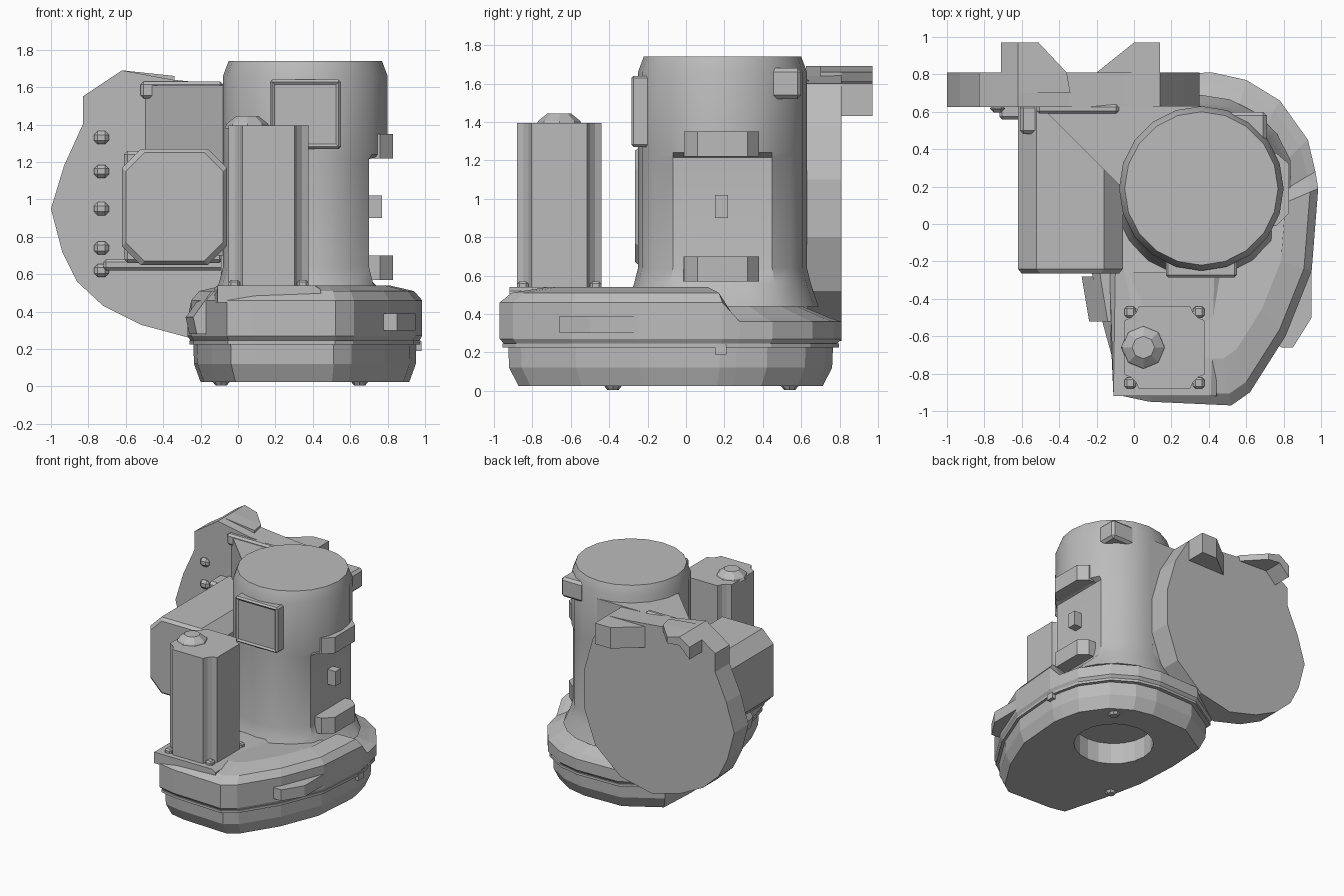
import bpy, bmesh, math
from mathutils import Vector

if "Cube" in bpy.data.objects:
    bpy.data.objects.remove(bpy.data.objects["Cube"])

grey = bpy.data.materials.new("machine grey")
grey.diffuse_color = (0.5, 0.5, 0.5, 1)
grey.use_nodes = True
grey.node_tree.nodes["Principled BSDF"].inputs["Base Color"].default_value = grey.diffuse_color


def finish(bm, name, smooth=False):
    bmesh.ops.recalc_face_normals(bm, faces=bm.faces[:])
    me = bpy.data.meshes.new(name)
    bm.to_mesh(me)
    bm.free()
    ob = bpy.data.objects.new(name, me)
    bpy.context.collection.objects.link(ob)
    me.materials.append(grey)
    if smooth:
        bpy.ops.object.select_all(action='DESELECT')
        ob.select_set(True)
        bpy.context.view_layer.objects.active = ob
        bpy.ops.object.shade_smooth_by_angle(angle=math.radians(32))
    return ob


def loft(name, rings, smooth=False):
    """Skin a list of equal-length point rings and cap both ends."""
    bm = bmesh.new()
    vs = [[bm.verts.new(p) for p in r] for r in rings]
    n = len(vs[0])
    for a, b in zip(vs, vs[1:]):
        for i in range(n):
            j = (i + 1) % n
            bm.faces.new((a[i], a[j], b[j], b[i]))
    bm.faces.new(vs[0])
    bm.faces.new(vs[-1])
    return finish(bm, name, smooth)


def prism(name, pts, z0, z1):
    return loft(name, [[(x, y, z) for x, y in pts] for z in (z0, z1)])


def box(name, x, y, z, bevel=0.0):
    bm = bmesh.new()
    bmesh.ops.create_cube(bm, size=1)
    for v in bm.verts:
        v.co = Vector([r[0] if c < 0 else r[1] for c, r in zip(v.co, (x, y, z))])
    if bevel:
        bmesh.ops.bevel(bm, geom=bm.edges[:], offset=bevel, segments=1, affect='EDGES')
    return finish(bm, name)


def circle(cx, cy, r, z, n=20, xmax=9):
    return [(min(cx + r * math.cos(2 * math.pi * i / n), xmax),
             cy + r * math.sin(2 * math.pi * i / n), z) for i in range(n)]


CX, CY = 0.36, 0.19

# Base: egg-shaped housing, narrow at the front, dropping at the back
outline = [(-0.06, -0.92), (0.08, -0.95), (0.52, -0.97), (0.62, -0.9), (0.81, -0.6),
           (0.95, -0.25), (0.985, 0.19), (0.97, 0.28), (0.93, 0.45), (0.78, 0.66),
           (0.6, 0.77), (0.42, 0.81), (0.05, 0.8), (-0.25, 0.62), (-0.27, 0.25),
           (-0.25, -0.15), (-0.17, -0.52)]


def base_ring(s, z, z_back=None):
    zb = z if z_back is None else z_back
    return [(CX + (x - CX) * s, -0.08 + (y + 0.08) * s, zb if y > 0.21 else z)
            for x, y in outline]


loft("base_housing", [base_ring(0.97, 0.24), base_ring(1, 0.27), base_ring(1, 0.46, 0.36),
                      base_ring(0.93, 0.51, 0.38), base_ring(0.72, 0.54, 0.46)])
loft("base_seam", [base_ring(0.985, 0.225), base_ring(0.985, 0.245)])
pan = loft("base_pan", [base_ring(0.89, 0.025), base_ring(0.945, 0.12), base_ring(0.95, 0.23)])

# Round opening underneath
cutter = loft("opening_cutter", [circle(CX, CY, 0.30, -0.1), circle(CX, CY, 0.30, 0.2)])
cutter.hide_render = True
mod = pan.modifiers.new("opening", 'BOOLEAN')
mod.operation, mod.object, mod.solver = 'DIFFERENCE', cutter, 'EXACT'
bpy.context.view_layer.objects.active = pan
bpy.ops.object.modifier_apply(modifier=mod.name)
bpy.data.objects.remove(cutter)

# Feet, seam clips and side catches
for i, (x, y) in enumerate([(-0.09, -0.38), (0.65, 0.54)]):
    loft(f"foot_{i}", [circle(x, y, 0.03, 0.005, 8), circle(x, y, 0.05, 0.03, 8)])
for i, (x, y) in enumerate([(0.84, -0.17), (0.92, 0.18)]):
    box(f"seam_clip_{i}", (x, x + 0.06), (y - 0.03, y + 0.03), (0.19, 0.24))
prism("side_catch_right", [(0.68, -0.6), (0.79, -0.66), (0.85, -0.66), (0.95, -0.5),
                           (0.95, -0.25), (0.85, -0.3)], 0.30, 0.39)
loft("side_catch_left", [[(x, -0.52, z), (-0.08, -0.52, z), (-0.08, -0.28, z), (x - 0.04, -0.28, z)]
                         for x, z in ((-0.22, 0.28), (-0.24, 0.37), (-0.14, 0.51))])

# Main column: flattened on the right below the head
R = 0.44
loft("column", [circle(CX, CY, 0.50, 0.44, xmax=0.84), circle(CX, CY, 0.46, 0.56, xmax=0.72),
                circle(CX, CY, R, 0.64, xmax=0.70), circle(CX, CY, R, 1.215, xmax=0.70),
                circle(CX, CY, R, 1.24), circle(CX, CY, R, 1.66),
                circle(CX, CY, 0.41, 1.74)], True)

# Lugs on the right of the column
for name, z0, z1 in (("upper_lug", 1.22, 1.35), ("lower_lug", 0.57, 0.70)):
    prism(name, [(0.6, -0.02), (0.76, -0.01), (0.83, 0.06), (0.83, 0.32), (0.76, 0.38),
                 (0.6, 0.38)], z0, z1)
box("side_button", (0.65, 0.77), (0.15, 0.22), (0.90, 1.02))
box("rear_lug", (0.5, 0.71), (0.42, 0.60), (1.52, 1.68), 0.02)

# Front window frame with an inset face
frame = box("front_panel", (0.17, 0.55), (-0.285, -0.1), (1.27, 1.64), 0.012)
bm = bmesh.new()
bm.from_mesh(frame.data)
face = min(bm.faces, key=lambda f: f.calc_center_median().y)
bmesh.ops.inset_region(bm, faces=[face], thickness=0.02, depth=-0.01)
bm.to_mesh(frame.data)
bm.free()

# Front tower with notched corners, on a plinth
loft("tower_plinth", [[(-0.11, -0.92, z), (0.45 - d, -0.92, z), (0.47 - d, -0.26, z),
                       (-0.14 + d, -0.26, z)] for z, d in ((0.45, 0), (0.52, 0.01), (0.54, 0.04))])
tx, ty, hx, hy = 0.163, -0.66, 0.213, 0.22
notch = [(hx - 0.075, hy), (hx - 0.06, hy - 0.035), (hx - 0.035, hy - 0.06), (hx, hy - 0.075)]
tower = []
for sx, sy in ((1, 1), (1, -1), (-1, -1), (-1, 1)):
    tower += [(tx + sx * a, ty + sy * b) for a, b in (notch if sx == sy else notch[::-1])]
prism("tower", tower, 0.53, 1.395)
for sx in (-1, 1):
    for sy in (-1, 1):
        x, y = tx + sx * (hx - 0.03), ty + sy * (hy - 0.03)
        box("tower_corner_foot", (x - 0.03, x + 0.03), (y - 0.03, y + 0.03), (0.52, 0.57), 0.012)
loft("tower_knob", [circle(0.05, ty, 0.12, 1.38, 8), circle(0.05, ty, 0.11, 1.405, 8),
                    circle(0.05, ty, 0.06, 1.445, 8)])

# Rear flange: many-sided disc standing upright
disc = [(-1.0, 0.95), (-0.93, 1.18), (-0.83, 1.4), (-0.83, 1.55), (-0.62, 1.69), (-0.35, 1.64),
        (-0.05, 1.61), (0.14, 1.6), (0.27, 1.38), (0.35, 1.1), (0.35, 0.8), (0.25, 0.52),
        (0.02, 0.32), (-0.26, 0.26), (-0.52, 0.33), (-0.72, 0.43), (-0.86, 0.56), (-0.94, 0.72)]
loft("rear_flange", [[(x, y, z) for x, z in disc] for y in (0.625, 0.81)])

# Tabs behind the flange top, with a V between them
loft("flange_tab_left", [[(-0.71, y, 1.53), (-0.71, y, 1.63), (-0.62, y, 1.69), (x, y, 1.66),
                          (x, y, 1.61), (-0.62, y, 1.62)]
                         for y, x in ((0.70, -0.34), (0.81, -0.36), (0.97, -0.51))])
prism("flange_tab_right", [(0.14, 0.70), (0.14, 0.97), (0.0, 0.97), (-0.2, 0.81),
                           (-0.2, 0.70)], 1.43, 1.60)

# Neck joining flange and column
prism("neck", [(-0.50, 0.63), (-0.08, 0.21), (0.3, 0.15), (0.36, 0.63)], 0.70, 1.61)
prism("lower_neck", [(-0.09, 0.63), (-0.09, 0.25), (0.3, 0.15), (0.34, 0.63)], 0.30, 0.70)
box("neck_rib", (-0.52, -0.08), (0.59, 0.64), (1.54, 1.63), 0.015)

# Motor block with broad chamfered edges
c = 0.10
mx, mz = (-0.62, -0.06), (0.65, 1.27)


def motor_ring(y, d):
    a, b, lo, hi = mx[0] + d, mx[1] - d, mz[0] + d, mz[1] - d
    return [(a + c, y, lo), (b - c, y, lo), (b, y, lo + c), (b, y, hi - c), (b - c, y, hi),
            (a + c, y, hi), (a, y, hi - c), (a, y, lo + c)]


loft("motor_block", [motor_ring(-0.265, 0.02), motor_ring(-0.24, 0), motor_ring(0.64, 0)])

# Corner bolts at the motor mount, and small studs on the flange
for x in (-0.56, -0.13):
    for z in (0.71, 1.21):
        box("motor_bolt", (x - 0.05, x + 0.05), (0.48, 0.64), (z - 0.05, z + 0.05), 0.02)
for z in (0.62, 0.74, 0.95, 1.15, 1.33):
    box("flange_stud", (-0.77, -0.69), (0.595, 0.64), (z - 0.035, z + 0.035), 0.02)
box("motor_foot", (-0.72, -0.06), (0.56, 0.64), (0.62, 0.68), 0.015)
